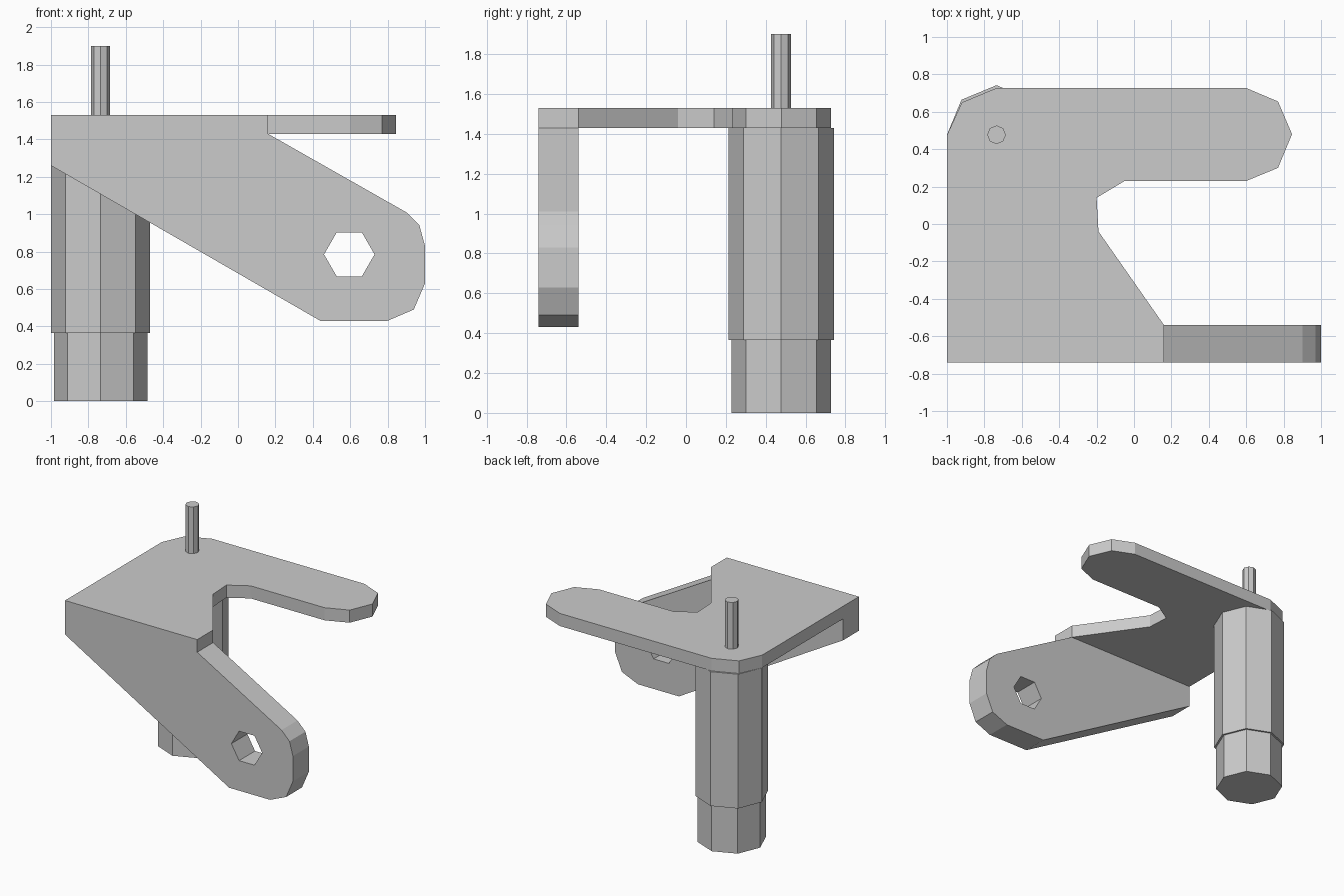
import bpy, bmesh
from math import cos, sin, tau
from mathutils import Vector

if "Cube" in bpy.data.objects:
    bpy.data.objects.remove(bpy.data.objects["Cube"])


def prism(name, points, offset):
    """Solid made by sliding a flat polygon along an offset."""
    bm = bmesh.new()
    face = bm.faces.new([bm.verts.new(p) for p in points])
    moved = bmesh.ops.extrude_face_region(bm, geom=[face])["geom"]
    bmesh.ops.translate(bm, vec=Vector(offset),
                        verts=[v for v in moved if isinstance(v, bmesh.types.BMVert)])
    return finish(name, bm)


def turned(name, centre, rings, sides=8):
    """Capped solid from (radius, z) rings around a vertical axis."""
    bm = bmesh.new()
    loops = [[bm.verts.new((centre[0] + r * cos(tau * i / sides),
                            centre[1] + r * sin(tau * i / sides), z))
              for i in range(sides)] for r, z in rings]
    for a, b in zip(loops, loops[1:]):
        for i in range(sides):
            j = (i + 1) % sides
            bm.faces.new((a[i], a[j], b[j], b[i]))
    bm.faces.new(loops[0][::-1])
    bm.faces.new(loops[-1])
    return finish(name, bm)


def finish(name, bm):
    bmesh.ops.recalc_face_normals(bm, faces=bm.faces[:])
    mesh = bpy.data.meshes.new(name)
    bm.to_mesh(mesh)
    bm.free()
    obj = bpy.data.objects.new(name, mesh)
    bpy.context.collection.objects.link(obj)
    return obj


def combine(target, other, operation):
    """Apply a boolean and remove the second object."""
    mod = target.modifiers.new("cut", "BOOLEAN")
    mod.object, mod.operation, mod.solver = other, operation, "EXACT"
    bpy.context.view_layer.objects.active = target
    bpy.ops.object.modifier_apply(modifier=mod.name)
    bpy.data.objects.remove(other)


# Hanging front plate with a hexagonal hole
side = [(-1, 1.53), (0.16, 1.53), (0.16, 1.43), (0.9, 1.01), (0.97, 0.94), (1, 0.83),
        (1, 0.63), (0.94, 0.49), (0.8, 0.43), (0.44, 0.43), (-1, 1.26)]
bracket = prism("bracket", [(x, -0.74, z) for x, z in side], (0, 0.2, 0))
hexagon = [(0.595 + 0.135 * cos(tau * i / 6), -0.9, 0.785 + 0.135 * sin(tau * i / 6))
           for i in range(6)]
combine(bracket, prism("hole_cutter", hexagon, (0, 0.5, 0)), "DIFFERENCE")

# Top plate with its arm, fused to the front plate
plan = [(-1, -0.74), (0.16, -0.74), (0.16, -0.54), (-0.19, -0.04), (-0.2, 0.14),
        (-0.05, 0.23), (0.6, 0.23), (0.77, 0.3), (0.845, 0.48), (0.77, 0.655),
        (0.6, 0.727), (-0.735, 0.727), (-0.92, 0.65), (-1, 0.475)]
top = prism("top_plate", [(x, y, 1.43) for x, y in plan], (0, 0, 0.1))
combine(bracket, top, "UNION")

# Stepped post below and thin pin above
axis = (-0.735, 0.477)
turned("post", axis, [(0.25, 0), (0.25, 0.365), (0.265, 0.365), (0.265, 1.43)])
turned("pin", axis, [(0.05, 1.53), (0.05, 1.9)])
